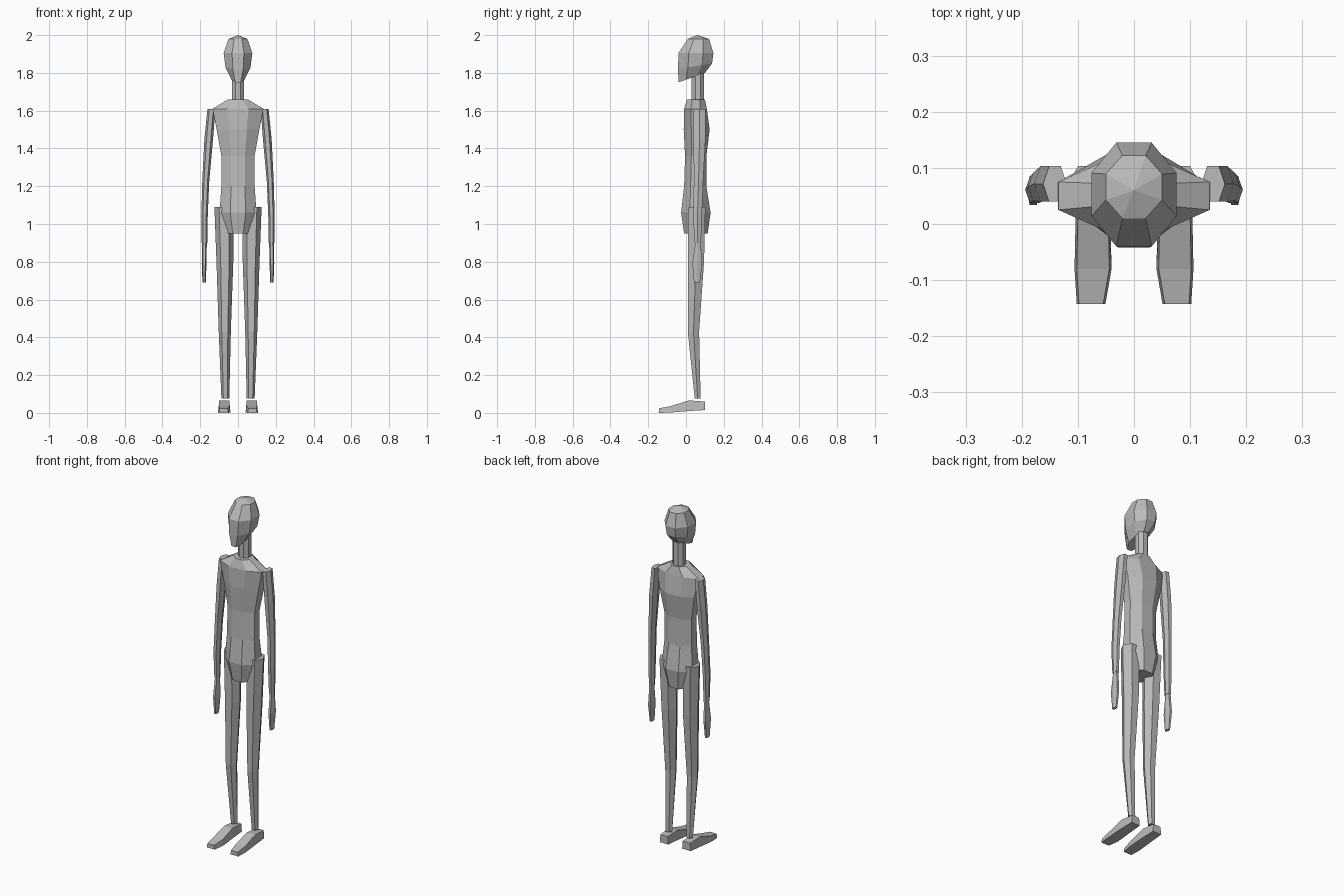
import bpy
import bmesh
from math import cos, sin, pi

cube = bpy.data.objects.get("Cube")
if cube:
    bpy.data.objects.remove(cube, do_unlink=True)

grey = bpy.data.materials.new("plain grey")
grey.use_nodes = True
colour = (0.5, 0.5, 0.5, 1)
grey.diffuse_color = colour
grey.node_tree.nodes["Principled BSDF"].inputs["Base Color"].default_value = colour


def skin(name, rings, apex=None):
    """Join rings of points into a closed flat-shaded object."""
    bm = bmesh.new()
    loops = [[bm.verts.new(p) for p in ring] for ring in rings]
    n = len(loops[0])
    for low, high in zip(loops, loops[1:]):
        for i in range(n):
            j = (i + 1) % n
            bm.faces.new((low[i], low[j], high[j], high[i]))
    bm.faces.new(loops[0])
    if apex:
        tip = bm.verts.new(apex)
        for i in range(n):
            bm.faces.new((loops[-1][i], loops[-1][(i + 1) % n], tip))
    else:
        bm.faces.new(loops[-1])
    bmesh.ops.recalc_face_normals(bm, faces=bm.faces)
    mesh = bpy.data.meshes.new(name)
    bm.to_mesh(mesh)
    bm.free()
    mesh.materials.append(grey)
    obj = bpy.data.objects.new(name, mesh)
    bpy.context.collection.objects.link(obj)
    return obj


def section(z, x0, x1, y0, y1, lift=0, sides=8):
    """Polygon filling a box at height z; lift raises its back edge."""
    start = pi / sides if sides == 8 else 0
    fit = cos(start)
    ring = []
    for k in range(sides):
        a = start + 2 * pi * k / sides
        u, v = cos(a) / fit, sin(a) / fit
        ring.append(((x0 + x1) / 2 + u * (x1 - x0) / 2,
                     (y0 + y1) / 2 + v * (y1 - y0) / 2,
                     z + lift * (v + 1) / 2))
    return ring


def body(name, rows, apex=None):
    skin(name, [section(z, -w, w, *rest) for z, w, *rest in rows], apex)


def pair(name, rings):
    for side, s in (("left", 1), ("right", -1)):
        skin(f"{side}_{name}", [[(s * x, y, z) for x, y, z in r] for r in rings])


# Head: chin, jaw, brow, crown
body("head", [(1.75, .035, -.04, .10, .05), (1.82, .066, -.042, .138, .03),
              (1.905, .076, -.04, .145), (1.98, .05, .01, .122)], (0, .06, 2))

# Neck
body("neck", [(1.63, .033, .03, .095), (1.82, .033, .03, .095)])

# Torso: pelvis, hips, waist, chest, shoulders, collar
body("torso", [(.95, .068, -.01, .115), (1.06, .098, -.026, .13),
               (1.2, .088, -.01, .108), (1.36, .088, -.005, .108),
               (1.5, .113, -.012, .125), (1.61, .135, -.01, .11),
               (1.66, .052, .005, .1)])

# Arms: wrist to shoulder
pair("arm", [section(z, *box, sides=6) for z, *box in (
    (.9, .162, .192, .042, .082), (1.05, .16, .194, .034, .088),
    (1.23, .152, .189, .038, .095), (1.45, .132, .178, .035, .108),
    (1.61, .12, .162, .035, .108))])

# Hands: fingertips to wrist
pair("hand", [section(z, *box, sides=6) for z, *box in (
    (.69, .17, .188, .04, .076), (.79, .167, .192, .03, .09),
    (.9, .165, .19, .047, .08))])

# Legs: ankle to hip
pair("leg", [section(z, *box, sides=6) for z, *box in (
    (.075, .046, .088, .044, .08), (.43, .038, .102, .005, .074),
    (.8, .025, .114, .004, .102), (1.09, .025, .125, .005, .11))])

# Feet: rectangular sections from heel to toe
pair("foot", [[(x0, y, z0), (x1, y, z0), (x1 - .004, y, z1), (x0 + .004, y, z1)]
              for y, x0, x1, z0, z1 in (
    (.1, .045, .1, .015, .06), (.015, .042, .104, .01, .066),
    (-.08, .04, .106, .002, .036), (-.143, .051, .102, 0, .024))])
